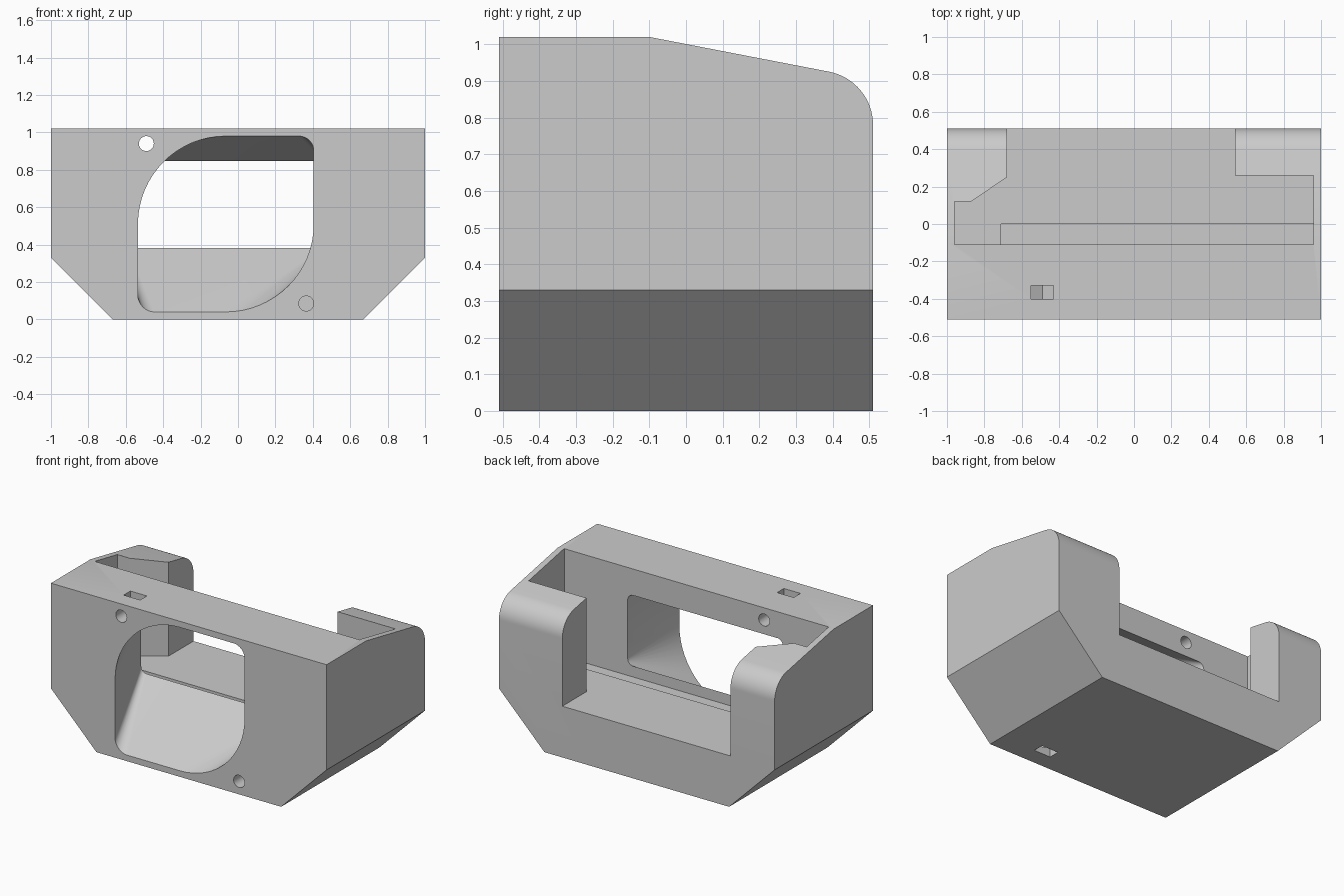
import bpy
import bmesh
from math import sin, cos, radians, pi
from mathutils import Vector

default = bpy.data.objects.get("Cube")
if default:
    bpy.data.objects.remove(default, do_unlink=True)

grey = bpy.data.materials.new("light grey plastic")
grey.use_nodes = True
colour = (0.6, 0.6, 0.6, 1)
grey.diffuse_color = colour
grey.node_tree.nodes["Principled BSDF"].inputs["Base Color"].default_value = colour


def loft(name, start, end):
    """Closed solid between two matching rings of points."""
    bm = bmesh.new()
    a = [bm.verts.new(p) for p in start]
    b = [bm.verts.new(p) for p in end]
    bm.faces.new(a)
    bm.faces.new(b[::-1])
    for i in range(len(a)):
        j = (i + 1) % len(a)
        bm.faces.new((a[i], b[i], b[j], a[j]))
    bmesh.ops.recalc_face_normals(bm, faces=bm.faces)
    mesh = bpy.data.meshes.new(name)
    bm.to_mesh(mesh)
    bm.free()
    mesh.materials.append(grey)
    obj = bpy.data.objects.new(name, mesh)
    bpy.context.collection.objects.link(obj)
    return obj


def prism(name, profile, axis, low, high):
    """Extrude a 2D profile along x, y or z."""
    def place(p, depth):
        coords = list(p)
        coords.insert("xyz".index(axis), depth)
        return Vector(coords)
    return loft(name, [place(p, low) for p in profile], [place(p, high) for p in profile])


def combine(target, cutter, operation="DIFFERENCE"):
    mod = target.modifiers.new(cutter.name, "BOOLEAN")
    mod.operation = operation
    mod.solver = "EXACT"
    mod.object = cutter
    bpy.context.view_layer.objects.active = target
    bpy.ops.object.modifier_apply(modifier=mod.name)
    bpy.data.objects.remove(cutter, do_unlink=True)


def arc(cx, cz, r, start, stop, steps=16):
    angles = [radians(start + (stop - start) * i / steps) for i in range(steps + 1)]
    return [(cx + r * cos(t), cz + r * sin(t)) for t in angles]


def rounded_rect(x0, x1, z0, z1, radii):
    """Radii run bottom left, bottom right, top right, top left."""
    bl, br, tr, tl = radii
    return (arc(x0 + bl, z0 + bl, bl, 180, 270) + arc(x1 - br, z0 + br, br, 270, 360)
            + arc(x1 - tr, z1 - tr, tr, 0, 90) + arc(x0 + tl, z1 - tl, tl, 90, 180))


# Housing: rounded side profile trimmed by a front profile with cut lower corners
side = [(-0.51, 0), (0.51, 0)] + arc(0.362, 0.78, 0.148, 0, 78.8) + [(-0.1, 1.02), (-0.51, 1.02)]
housing = prism("housing", side, "x", -1, 1)
front = [(-0.67, 0), (0.67, 0), (1, 0.33), (1, 1.02), (-1, 1.02), (-1, 0.33)]
front = [(x, z + (0.5 if z > 1 else 0)) for x, z in front]
combine(housing, prism("front_trim", front, "y", -1, 1), "INTERSECT")

# Inner bay, open at the top and the back
bay = [(-0.96, -0.11), (0.96, -0.11), (0.96, 0.26), (0.54, 0.26), (0.54, 0.7),
       (-0.68, 0.7), (-0.68, 0.25), (-0.87, 0.12), (-0.96, 0.12)]
combine(housing, prism("bay", bay, "z", 0.336, 1.3))

# Shallow slot in the bay floor
slot = [(-0.71, -0.11), (0.96, -0.11), (0.96, 0), (-0.71, 0)]
combine(housing, prism("floor_slot", slot, "z", 0.312, 0.6))

# Window that tapers from the front face to the bay
outer = [Vector((x, -0.51, z)) for x, z in
         rounded_rect(-0.535, 0.405, 0.04, 0.98, (0.09, 0.47, 0.08, 0.47))]
inner = [Vector((x, -0.11, z)) for x, z in
         rounded_rect(-0.625, 0.5, 0.383, 0.847, (0.04, 0.04, 0.04, 0.04))]
combine(housing, loft("window", [p.lerp(q, -0.05) for p, q in zip(outer, inner)],
                      [p.lerp(q, 1.05) for p, q in zip(outer, inner)]))

# Screw holes, each with a nut pocket reaching the top or the bottom
for x, z, up, back in ((-0.49, 0.94, 1, 0.0), (0.365, 0.085, -1, -0.11)):
    combine(housing, prism("screw_hole", arc(x, z, 0.04, 0, 360 - 15, 23), "y", -0.6, back))
    w = 0.06
    tip = w / cos(pi / 6)
    pocket = [(x, z - up * tip), (x + w, z - up * tip / 2), (x + w, z + up * 0.3),
              (x - w, z + up * 0.3), (x - w, z - up * tip / 2)]
    combine(housing, prism("nut_pocket", pocket, "y", -0.4, -0.33))

# Smooth curves, sharp edges
bpy.ops.object.select_all(action="DESELECT")
housing.select_set(True)
bpy.context.view_layer.objects.active = housing
bpy.ops.object.shade_smooth_by_angle(angle=radians(20))
